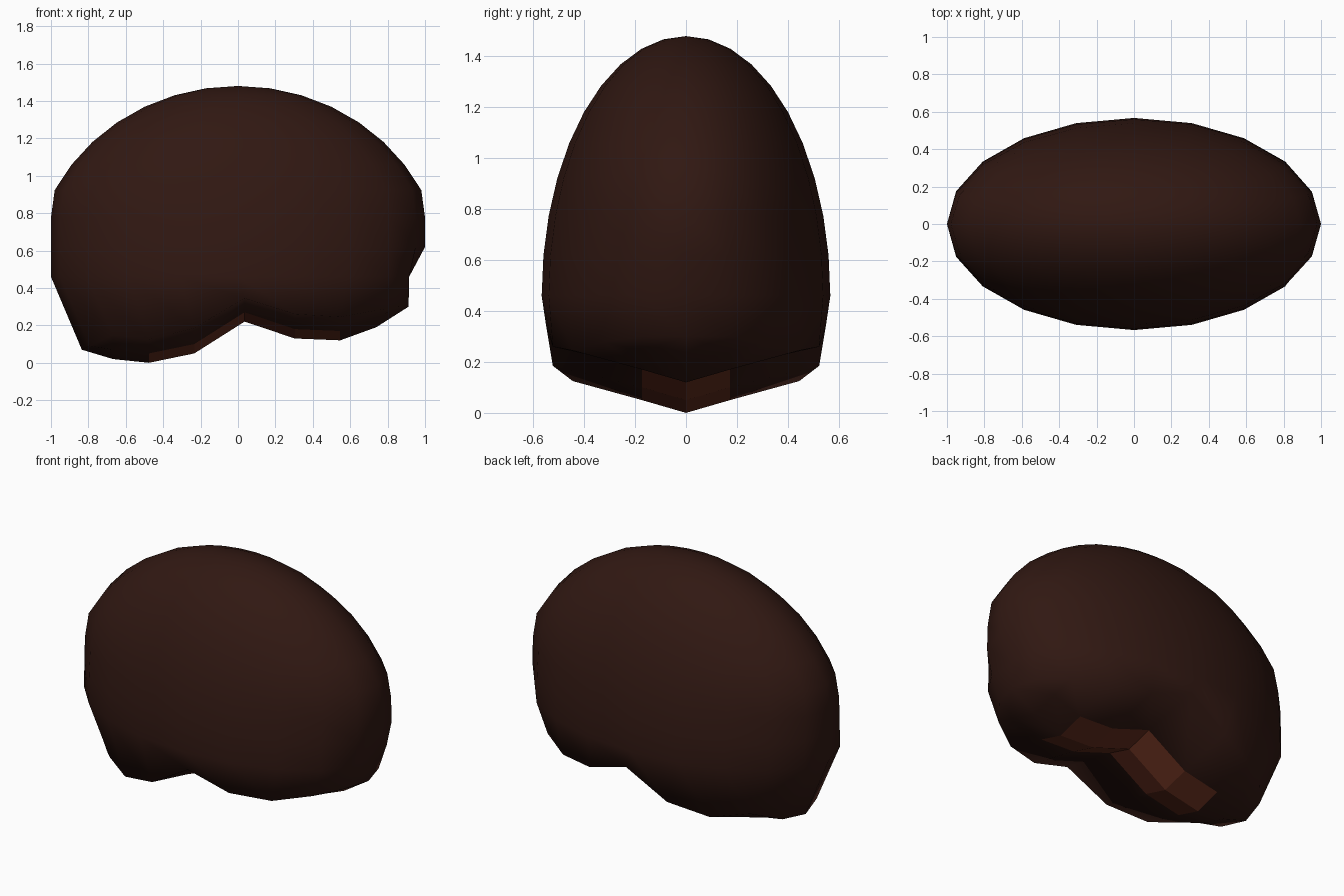
import bpy, bmesh
from math import sin, cos, pi

if "Cube" in bpy.data.objects:
    bpy.data.objects.remove(bpy.data.objects["Cube"])

COLS = 20
# heights per column from the right end (k=0) to the left end (k=10)
KEEL = [.29, .29, .19, .12, .13, .22, .05, 0, .02, .06, .07]
RIM = [.30, .30, .28, .245, .26, .345, .185, .125, .15, .09, .07]


def material(name, color):
    m = bpy.data.materials.new(name)
    m.diffuse_color = color
    m.use_nodes = True
    m.node_tree.nodes["Principled BSDF"].inputs["Base Color"].default_value = m.diffuse_color
    return m


def finish(bm, name, mat, smooth):
    me = bpy.data.meshes.new(name)
    bmesh.ops.recalc_face_normals(bm, faces=bm.faces)
    for f in bm.faces:
        f.smooth = smooth
    bm.to_mesh(me)
    bm.free()
    ob = bpy.data.objects.new(name, me)
    bpy.context.collection.objects.link(ob)
    me.materials.append(mat)
    return ob


def station_x(k):
    return .035 + .87 * cos(k * pi / 10)


def inner_rows(bm):
    # underside points: three lengthwise rows, centre row lowest
    return {(k, s): bm.verts.new((station_x(k), .172 * s, KEEL[k] + .05 * abs(s)))
            for k in range(2, 9) for s in (-1, 0, 1)}


# Rounded shell: stretched dome rings down to the widest ring
bm = bmesh.new()
rings = []
top = bm.verts.new((0, 0, 1.48))
for i in range(1, 11):
    a = i * pi / 20
    xr = min(1.1 * sin(a), 1)
    ring = []
    for j in range(COLS):
        t = j * 2 * pi / COLS
        x = xr * cos(t)
        if i == 10:
            x = min(x, .915)
        ring.append(bm.verts.new((x, .567 * sin(a) * sin(t), .46 + 1.02 * cos(a))))
    rings.append(ring)

# Wavy lower rim
rim = []
for j in range(COLS):
    k = min(j, COLS - j)
    x = .912 if k == 0 else station_x(k)
    rim.append(bm.verts.new((x, .55 * sin(j * 2 * pi / COLS), RIM[k])))
rings.append(rim)

for j in range(COLS):
    n = (j + 1) % COLS
    bm.faces.new((top, rings[0][j], rings[0][n]))
    for a, b in zip(rings, rings[1:]):
        bm.faces.new((a[j], b[j], b[n], a[n]))

# Underside around the strip
p = inner_rows(bm)
for s in (1, -1):
    edge = lambda k: rim[(s * k) % COLS]
    for k in range(2, 8):
        bm.faces.new((edge(k), edge(k + 1), p[k + 1, s], p[k, s]))
        if k in (2, 7):
            bm.faces.new((p[k, s], p[k + 1, s], p[k + 1, 0], p[k, 0]))
    for end, near, tip in ((2, 1, 0), (8, 9, 10)):
        bm.faces.new((edge(end), p[end, s], edge(near)))
        bm.faces.new((p[end, s], p[end, 0], edge(tip), edge(near)))
bmesh.ops.delete(bm, geom=[v for v in bm.verts if not v.link_faces], context='VERTS')
shell = finish(bm, "rounded_shell", material("dark_brown", (.03, .009, .006, 1)), True)

# Red-brown strip along the underside
bm = bmesh.new()
p = inner_rows(bm)
for k in range(3, 7):
    for s in (-1, 0):
        bm.faces.new((p[k, s], p[k, s + 1], p[k + 1, s + 1], p[k + 1, s]))
bmesh.ops.delete(bm, geom=[v for v in bm.verts if not v.link_faces], context='VERTS')
strip = finish(bm, "underside_strip", material("red_brown", (.12, .025, .012, 1)), False)
# make the strip face downwards
if sum(f.normal.z for f in strip.data.polygons) > 0:
    strip.data.flip_normals()
